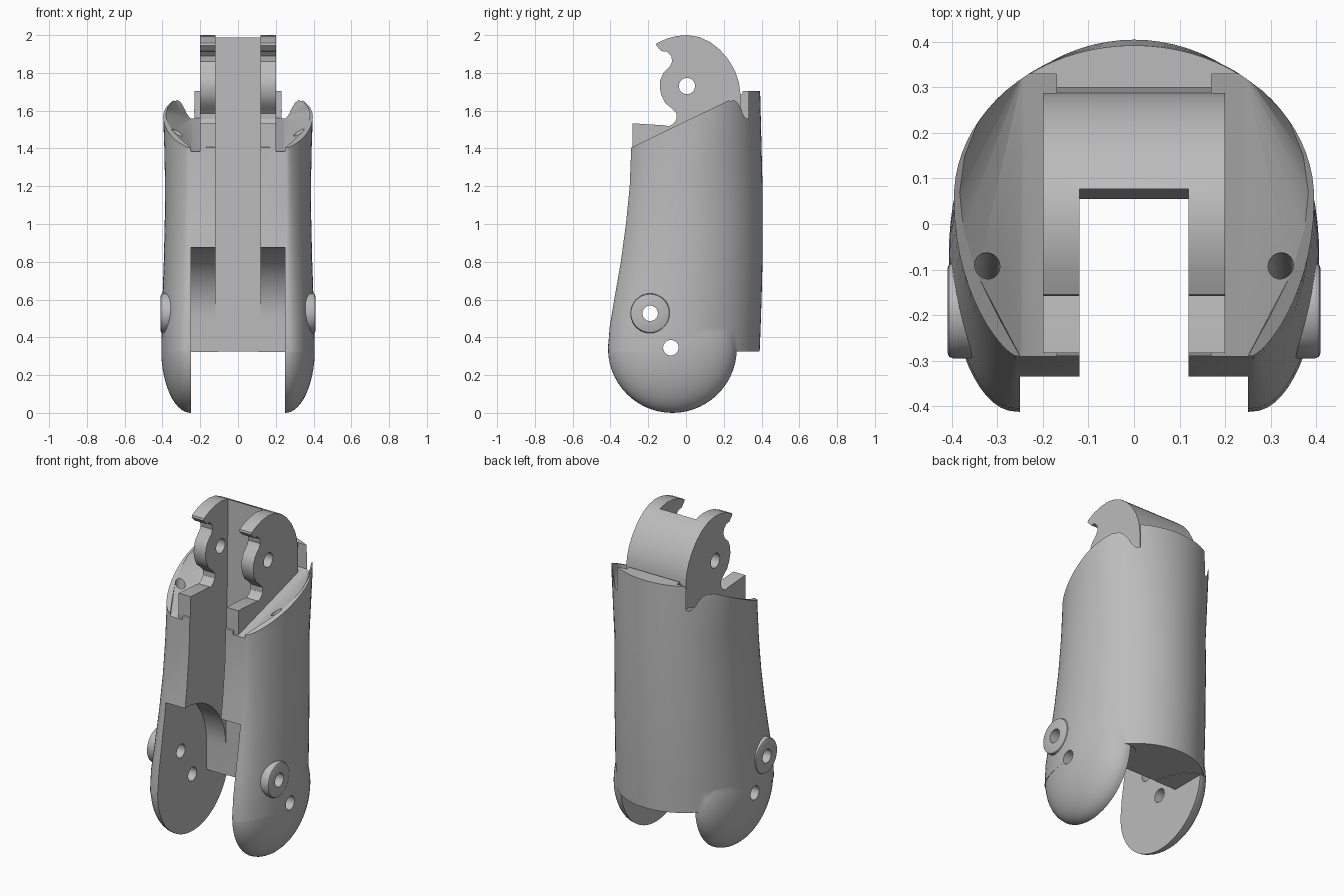
import bpy, bmesh, math
from mathutils import Matrix, Vector

if "Cube" in bpy.data.objects:
    bpy.data.objects.remove(bpy.data.objects["Cube"])

grey = bpy.data.materials.new("plain_grey")
grey.diffuse_color = (0.5, 0.5, 0.5, 1)
grey.use_nodes = True
grey.node_tree.nodes["Principled BSDF"].inputs["Base Color"].default_value = grey.diffuse_color


def finish(name, bm):
    bmesh.ops.recalc_face_normals(bm, faces=bm.faces[:])
    me = bpy.data.meshes.new(name)
    bm.to_mesh(me)
    bm.free()
    me.materials.append(grey)
    ob = bpy.data.objects.new(name, me)
    bpy.context.collection.objects.link(ob)
    return ob


def extrude_x(name, profile, half):
    """Side profile of (y, z) points, extruded across x."""
    bm = bmesh.new()
    a = [bm.verts.new((-half, y, z)) for y, z in profile]
    b = [bm.verts.new((half, y, z)) for y, z in profile]
    n = len(a)
    for i in range(n):
        j = (i + 1) % n
        bm.faces.new((a[i], a[j], b[j], b[i]))
    bm.faces.new(a)
    bm.faces.new(b)
    return finish(name, bm)


def rod(name, p, q, r, seg=32):
    """Cylinder between two points."""
    p, q = Vector(p), Vector(q)
    d = q - p
    m = Matrix.Translation((p + q) / 2) @ d.to_track_quat('Z', 'Y').to_matrix().to_4x4()
    bm = bmesh.new()
    bmesh.ops.create_cone(bm, cap_ends=True, segments=seg, radius1=r, radius2=r,
                          depth=d.length, matrix=m)
    return finish(name, bm)


def apply_all(ob):
    dg = bpy.context.evaluated_depsgraph_get()
    dg.update()
    me = bpy.data.meshes.new_from_object(ob.evaluated_get(dg))
    ob.modifiers.clear()
    ob.data = me


def combine(ob, other, op):
    mod = ob.modifiers.new(op, 'BOOLEAN')
    mod.operation, mod.object, mod.solver = op, other, 'EXACT'
    apply_all(ob)
    bpy.data.objects.remove(other)


# Outer sleeve: lofted sections (z, back y, front y, half width, widest y, front fullness)
FRONT_X = 0.26
sections = [(0.325, .390, -.412, .407, -.07, .50), (0.45, .395, -.405, .405, -.06, .50),
            (0.60, .400, -.380, .400, -.04, .55), (0.80, .405, -.345, .393, -.02, .60),
            (1.00, .405, -.318, .388, .00, .65), (1.20, .405, -.298, .386, .00, .70),
            (1.40, .400, -.290, .390, .03, .75), (1.60, .395, -.288, .397, .05, .75),
            (1.80, .390, -.288, .400, .05, .75)]


def outline(yb, yf, w, y0, p, n=14):
    half = []
    for i in range(n + 1):
        s = math.sin(math.pi / 2 * (1 - i / n))
        half.append((FRONT_X + (w - FRONT_X) * max(0, 1 - s * s) ** p, y0 + (yf - y0) * s))
    for i in range(1, 21):
        t = math.pi / 2 * i / 20
        half.append((w * math.cos(t), y0 + (yb - y0) * math.sin(t)))
    half[-1] = (0, yb)
    return half + [(-x, y) for x, y in reversed(half[:-1])]


bm = bmesh.new()
rings = [[bm.verts.new((x, y, s[0])) for x, y in outline(*s[1:])] for s in sections]
for lo, hi in zip(rings, rings[1:]):
    for i in range(len(lo)):
        j = (i + 1) % len(lo)
        bm.faces.new((lo[i], lo[j], hi[j], hi[i]))
bm.faces.new(rings[0])
bm.faces.new(rings[-1])
body = finish("finger_link", bm)

# Slanted rim at the top of the sleeve
combine(body, extrude_x("rim_cut", [(-.6, 1.255), (.3, 1.69), (.3, 1.705), (.6, 1.705),
                                    (.6, 2.2), (-.6, 2.2)], 0.7), 'DIFFERENCE')

# Bowl pockets beside the knuckle
for side in (-1, 1):
    bm = bmesh.new()
    pts = [(.17, -.30, 1.38), (.245, -.30, 1.38), (.17, .33, 1.56), (.245, .33, 1.56),
           (.17, -.30, 1.85), (.17, .33, 1.85), (.245, -.30, 1.85), (.245, .33, 1.85)]
    for x, y in [(.245, -.285), (.30, -.20), (.345, -.11), (.375, -.01), (.383, .07),
                 (.372, .15), (.34, .23), (.29, .295)]:
        rim = 1.545 + .483 * y
        pts += [(x, y, rim), (x, y, 1.85)]
    for x, y, z in pts:
        bm.verts.new((side * x, y, z))
    res = bmesh.ops.convex_hull(bm, input=bm.verts[:])
    loose = {v for v in res["geom_interior"] + res["geom_unused"]
             if isinstance(v, bmesh.types.BMVert) and v.is_valid}
    bmesh.ops.delete(bm, geom=list(loose), context='VERTS')
    combine(body, finish("pocket_cut", bm), 'DIFFERENCE')

# Hooked knuckle
knuckle = [(-.283, 1.2), (-.283, 1.533), (-.11, 1.522), (-.09, 1.517), (-.065, 1.533),
           (-.05, 1.555), (-.05, 1.585), (-.075, 1.612), (-.11, 1.64), (-.13, 1.68),
           (-.139, 1.72), (-.137, 1.76), (-.12, 1.80), (-.085, 1.835), (-.073, 1.86),
           (-.078, 1.89), (-.10, 1.912), (-.13, 1.915), (-.158, 1.945), (-.155, 1.957),
           (-.10, 1.982), (-.05, 1.995), (.01, 2.0), (.07, 1.99), (.13, 1.962),
           (.18, 1.922), (.225, 1.87), (.26, 1.81), (.28, 1.75), (.288, 1.69), (.288, 1.2)]
combine(body, extrude_x("knuckle", knuckle, 0.2), 'UNION')

# Rounded fork cheeks and raised bosses
for side in (-1, 1):
    bm = bmesh.new()
    m = (Matrix.Translation((side * .25, -.072, .341)) @ Matrix.Diagonal((.157, .341, .341, 1))
         @ Matrix.Rotation(math.pi / 2, 4, 'Y'))
    bmesh.ops.create_uvsphere(bm, u_segments=56, v_segments=28, radius=1, matrix=m)
    combine(body, finish("fork_cheek", bm), 'UNION')
    boss = rod("boss", (side * .28, -.19, .527), (side * .41, -.19, .527), .105, 40)
    bev = boss.modifiers.new("edge", 'BEVEL')
    bev.width, bev.segments = .012, 2
    apply_all(boss)
    combine(body, boss, 'UNION')

# Hinge clearance between the cheeks
arc = [(-.32 + .375 * math.cos(t), .50 + .375 * math.sin(t))
       for t in (math.pi / 2 * i / 16 for i in range(17))]
combine(body, extrude_x("hinge_cut", [(-.6, -.2), (.6, -.2), (.6, .322), (.055, .322)]
                        + arc + [(-.6, .875)], 0.25), 'DIFFERENCE')

# Central slot
combine(body, extrude_x("slot_cut", [(-.6, .2), (.055, .2), (.055, .6), (.08, 2.2),
                                     (-.6, 2.2)], 0.12), 'DIFFERENCE')

# Pin holes
for y, z, r in ((0.005, 1.73, .043), (-.19, .527, .041), (-.08, .345, .041)):
    combine(body, rod("pin_cut", (-.7, y, z), (.7, y, z), r), 'DIFFERENCE')

# Cord channels from the pockets to the bosses
for side in (-1, 1):
    combine(body, rod("cord_cut", (side * .322, -.08, 1.6), (side * .325, -.19, .53), .028, 20),
            'DIFFERENCE')

bpy.context.view_layer.objects.active = body
body.select_set(True)
bpy.ops.object.shade_smooth_by_angle(angle=math.radians(30))
